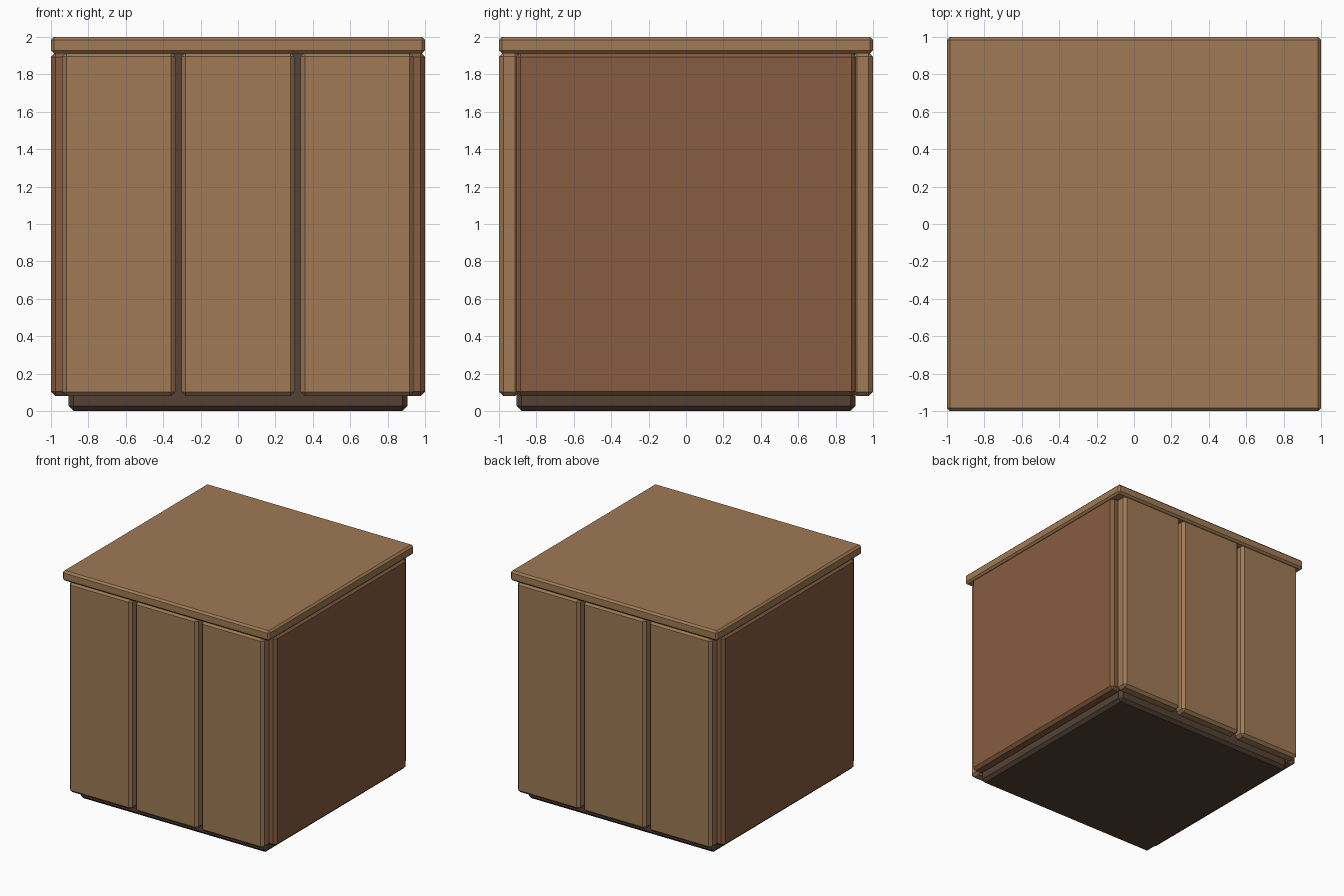
import bpy, bmesh

if "Cube" in bpy.data.objects:
    bpy.data.objects.remove(bpy.data.objects["Cube"])


def material(name, rgb):
    m = bpy.data.materials.new(name)
    m.diffuse_color = (*rgb, 1)
    m.use_nodes = True
    m.node_tree.nodes["Principled BSDF"].inputs["Base Color"].default_value = m.diffuse_color
    return m


light = material("light_wood", (0.35, 0.195, 0.09))
brown = material("brown_wood", (0.238, 0.107, 0.05))
dark = material("dark_wood", (0.089, 0.053, 0.034))


def box(name, lo, hi, mat, bevel):
    """Flat-shaded box between two corners with a one-segment chamfer."""
    bm = bmesh.new()
    bmesh.ops.create_cube(bm, size=1)
    for v in bm.verts:
        v.co = [(a + b) / 2 + c * (b - a) for a, b, c in zip(lo, hi, v.co)]
    bmesh.ops.bevel(bm, geom=bm.edges[:], offset=bevel, segments=1,
                    affect='EDGES', profile=0.5)
    me = bpy.data.meshes.new(name)
    bm.to_mesh(me)
    bm.free()
    me.materials.append(mat)
    ob = bpy.data.objects.new(name, me)
    bpy.context.collection.objects.link(ob)
    return ob


# Dark inner body, showing as the plinth and inside the grooves
box("inner_body", (-0.905, -0.905, 0), (0.905, 0.905, 1.998), dark, 0.026)

# Lid
box("lid", (-1, -1, 1.912), (1, 1, 2), light, 0.016)

# Three vertical planks on the front and back
PLANK_W, PITCH = 0.605, 0.637
for side, y0, y1 in (("front", -1, -0.89), ("back", 0.89, 1)):
    for i in (-1, 0, 1):
        x = i * PITCH
        box(f"{side}_plank_{i + 2}", (x - PLANK_W / 2, y0, 0.08),
            (x + PLANK_W / 2, y1, 1.918), light, 0.023)

# Single panel on each side
for side, x0, x1 in (("left", -1, -0.89), ("right", 0.89, 1)):
    box(f"{side}_panel", (x0, -0.908, 0.08), (x1, 0.908, 1.918), brown, 0.024)
